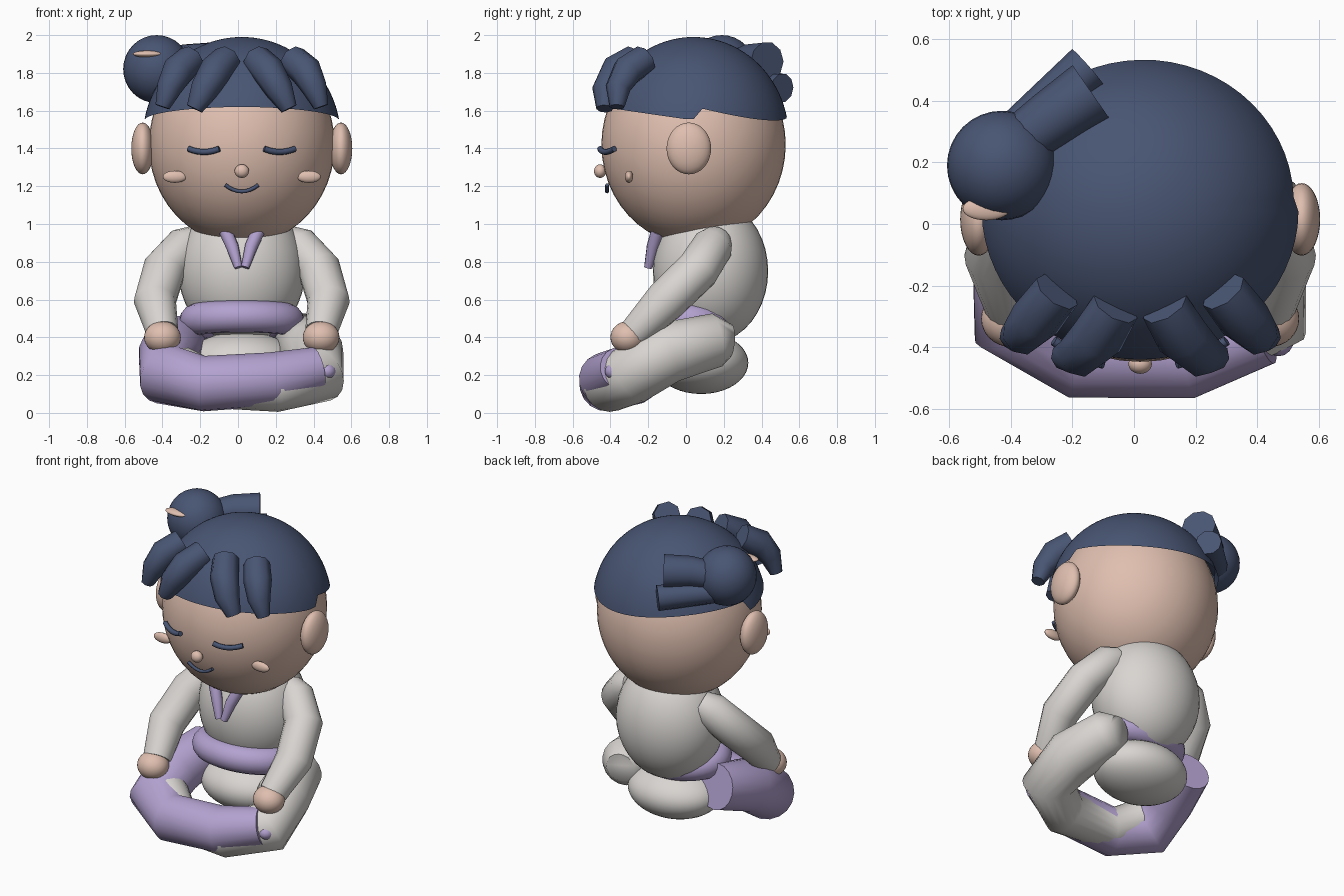
import bpy, bmesh, math
from mathutils import Vector, Matrix

cube = bpy.data.objects.get("Cube")
if cube:
    bpy.data.objects.remove(cube, do_unlink=True)

CX = 0.02  # mirror line of the body


def material(name, r, g, b):
    m = bpy.data.materials.new(name)
    m.diffuse_color = (r, g, b, 1)
    m.use_nodes = True
    m.node_tree.nodes["Principled BSDF"].inputs["Base Color"].default_value = (r, g, b, 1)
    return m


SKIN = material("skin", 0.74, 0.52, 0.43)
HAIR = material("navy hair", 0.065, 0.09, 0.17)
CLOTH = material("pale grey cloth", 0.69, 0.665, 0.64)
LILAC = material("lilac cloth", 0.45, 0.36, 0.63)


def finish(name, bm, mat, angle=35):
    bmesh.ops.recalc_face_normals(bm, faces=bm.faces)
    mesh = bpy.data.meshes.new(name)
    bm.to_mesh(mesh)
    bm.free()
    mesh.materials.append(mat)
    ob = bpy.data.objects.new(name, mesh)
    bpy.context.collection.objects.link(ob)
    bpy.ops.object.select_all(action="DESELECT")
    ob.select_set(True)
    bpy.context.view_layer.objects.active = ob
    bpy.ops.object.shade_smooth_by_angle(angle=math.radians(angle))
    return ob


def ball(name, loc, size, mat, seg=32):
    bm = bmesh.new()
    bmesh.ops.create_uvsphere(bm, u_segments=seg, v_segments=seg // 2, radius=1)
    ob = finish(name, bm, mat)
    ob.location, ob.scale = loc, size
    return ob


def tube(name, path, mat, sides=16, angle=60):
    """Capped tube through (x, y, z, radius) points."""
    bm = bmesh.new()
    pts = [Vector(p[:3]) for p in path]
    last, rings = len(pts) - 1, []
    prev = (pts[1] - pts[0]).normalized()
    side = prev.orthogonal().normalized()
    for i, p in enumerate(pts):
        tan = (pts[min(i + 1, last)] - pts[max(i - 1, 0)]).normalized()
        side = prev.rotation_difference(tan) @ side
        prev, up = tan, tan.cross(side)
        turns = [2 * math.pi * k / sides for k in range(sides)]
        rings.append([bm.verts.new(p + path[i][3] * (side * math.cos(a) + up * math.sin(a)))
                      for a in turns])
    for a, b in zip(rings, rings[1:]):
        for k in range(sides):
            n = (k + 1) % sides
            bm.faces.new((a[k], a[n], b[n], b[k]))
    bm.faces.new(rings[0])
    bm.faces.new(rings[-1])
    return finish(name, bm, mat, angle)


def at(s, path):
    """Place a path given for the left side on side s."""
    return [(CX + s * p[0], *p[1:]) for p in path]


SIDES = (("left", 1), ("right", -1))

# Head and hair cap with a stepped lower edge
ball("head", (CX, 0.04, 1.42), (0.492, 0.488, 0.53), SKIN, 48)
bm = bmesh.new()
bmesh.ops.create_uvsphere(bm, u_segments=64, v_segments=32, radius=1)
bmesh.ops.delete(bm, geom=[v for v in bm.verts if v.co.z < -0.999], context="VERTS")
for v in bm.verts:
    polar = math.acos(max(-1, min(1, v.co.z)))
    az = math.atan2(v.co.y, v.co.x)
    y = 0.04 + 0.5 * math.sin(az)
    if y < 0.06:
        edge = 1.555 - 0.14 * min(y, 0)
    else:
        edge = 1.615 - 0.11 * (y - 0.1) - 0.03 * math.sin(2 * az)
    polar *= math.acos((edge - 1.46) / 0.53) / (math.pi * 31 / 32)
    v.co = (CX + 0.523 * math.sin(polar) * math.cos(az),
            0.04 + 0.504 * math.sin(polar) * math.sin(az),
            1.46 + 0.53 * math.cos(polar))
finish("hair_cap", bm, HAIR)

# Side bun with its two loose ends and a small pin
ball("hair_bun", (-0.43, 0.19, 1.82), (0.178, 0.178, 0.18), HAIR)
ball("bun_pin", (-0.48, 0.05, 1.9), (0.077, 0.038, 0.018), SKIN)
tube("bun_tail_upper", [(-0.38, 0.26, 1.83, 0.085), (-0.27, 0.34, 1.86, 0.095),
                        (-0.14, 0.43, 1.86, 0.105)], HAIR, 10)
tube("bun_tail_lower", [(-0.4, 0.29, 1.74, 0.065), (-0.15, 0.51, 1.72, 0.078)], HAIR, 10)

# Face and fringe
ball("nose", (CX, -0.455, 1.28), (0.038, 0.032, 0.036), SKIN)
tube("mouth", [(CX + 0.022 * k, -0.418, 1.172 + 0.0022 * k * k, 0.01)
               for k in range(-4, 5)], HAIR, 8)
for tag, s in SIDES:
    ball(tag + "_ear", (CX + s * 0.525, 0.015, 1.4), (0.06, 0.118, 0.137), SKIN)
    ball(tag + "_cheek", (CX + s * 0.355, -0.302, 1.25), (0.063, 0.022, 0.032), SKIN)
    eye = []
    for k in range(-3, 4):
        x = 0.2 + 0.027 * k
        eye.append((x, 0.015 - math.sqrt(0.235 - x * x), 1.381 + 0.0019 * k * k, 0.016))
    tube(tag + "_closed_eye", at(s, eye), HAIR, 8)
    tube(tag + "_inner_fringe", at(s, [(0.08, -0.27, 1.87, 0.08), (0.14, -0.37, 1.81, 0.088),
                                       (0.2, -0.425, 1.71, 0.075), (0.25, -0.43, 1.61, 0.045)]),
         HAIR, 8)
    tube(tag + "_outer_fringe", at(s, [(0.27, -0.22, 1.87, 0.08), (0.34, -0.31, 1.81, 0.085),
                                       (0.385, -0.36, 1.72, 0.068), (0.42, -0.365, 1.62, 0.04)]),
         HAIR, 8)

# Torso, hips, sash and collar
ball("torso", (CX, 0.13, 0.75), (0.335, 0.305, 0.38), CLOTH, 40)
ball("hips", (CX, 0.08, 0.265), (0.3, 0.25, 0.165), CLOTH, 40)
sash = []
bm = bmesh.new()
for i in range(40):
    a = 2 * math.pi * i / 40
    centre = Vector((0.245 * math.cos(a), 0.17 * math.sin(a), 0))
    out = Vector((math.cos(a), math.sin(a), 0))
    sash.append([bm.verts.new(centre + 0.085 * (out * math.cos(t) + Vector((0, 0, math.sin(t)))))
                 for t in (2 * math.pi * k / 14 for k in range(14))])
for i in range(40):
    a, b = sash[i], sash[(i + 1) % 40]
    for k in range(14):
        n = (k + 1) % 14
        bm.faces.new((a[k], b[k], b[n], a[n]))
belt = finish("sash", bm, LILAC)
belt.matrix_world = Matrix.Translation((CX, 0.03, 0.49)) @ Matrix.Rotation(-0.12, 4, "X")
for tag, s in SIDES:
    tube(tag + "_collar", at(s, [(0.085, -0.15, 0.96, 0.036), (0.05, -0.175, 0.88, 0.034),
                                 (0.018, -0.2, 0.77, 0.022)]), LILAC, 10)

# Sleeves and hands
for tag, s in SIDES:
    tube(tag + "_arm", at(s, [(0.24, 0.16, 0.91, 0.085), (0.3, 0.14, 0.88, 0.11),
                              (0.41, 0.065, 0.76, 0.115), (0.46, -0.11, 0.59, 0.112),
                              (0.42, -0.27, 0.425, 0.085)]), CLOTH)
    ball(tag + "_hand", (CX + s * 0.42, -0.308, 0.4), (0.097, 0.092, 0.085), SKIN)

# Folded legs, crossing in front
tube("left_leg", [(0.31, 0.235, 0.38, 0.09), (0.33, 0.16, 0.385, 0.145),
                  (0.395, -0.1, 0.32, 0.165), (0.42, -0.285, 0.205, 0.16),
                  (0.2, -0.405, 0.145, 0.14), (-0.14, -0.4, 0.15, 0.125),
                  (-0.31, -0.28, 0.235, 0.12)], CLOTH, 18)
tube("right_leg", [(-0.31, 0.13, 0.38, 0.14), (-0.365, -0.13, 0.31, 0.163),
                   (-0.375, -0.3, 0.2, 0.165), (-0.18, -0.422, 0.155, 0.147),
                   (0.18, -0.425, 0.178, 0.143), (0.42, -0.345, 0.235, 0.115)], LILAC, 18)
ball("right_toe", (0.47, -0.375, 0.22), (0.05, 0.055, 0.045), LILAC, 16)
